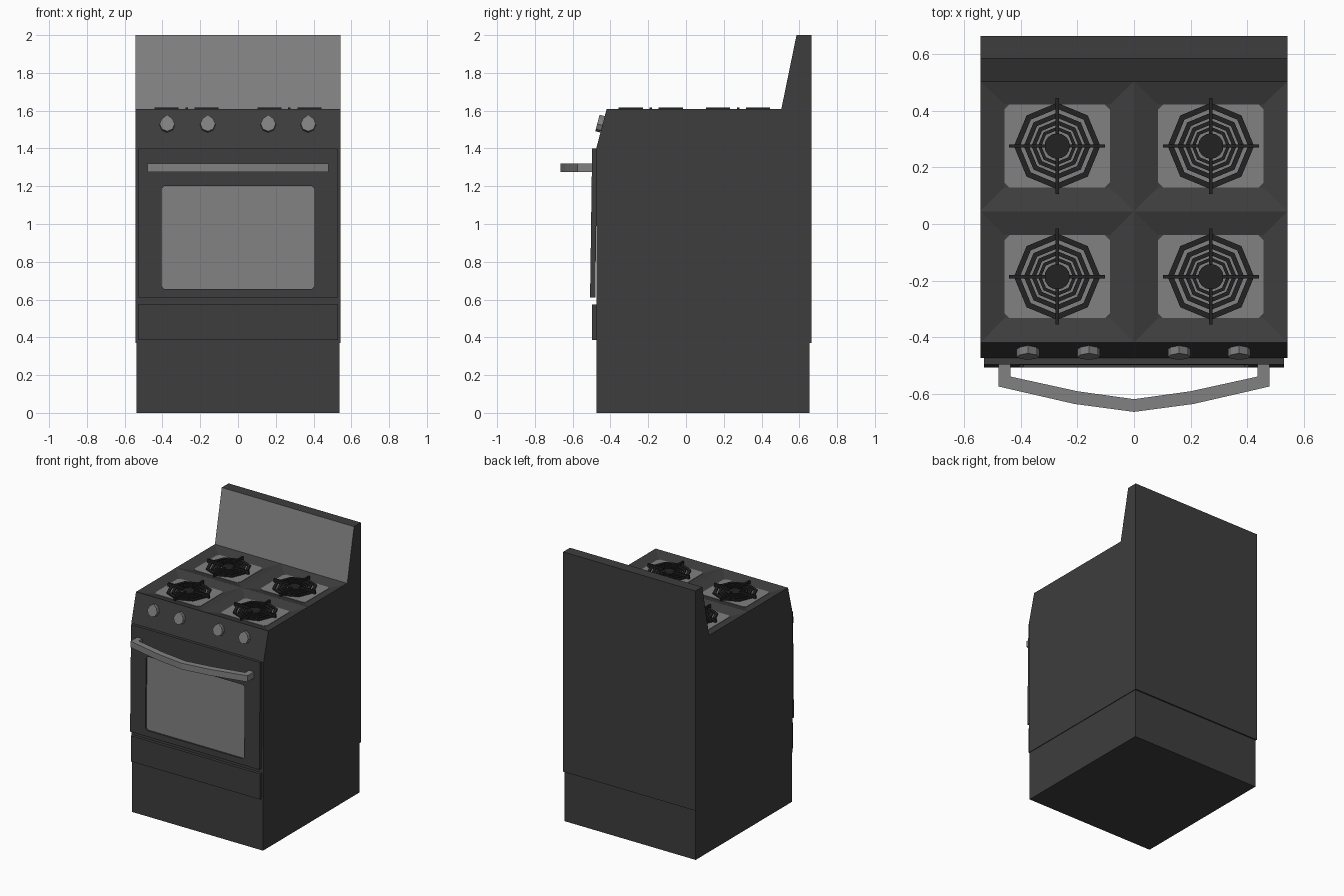
import bpy, bmesh
from math import pi, sin, cos
from mathutils import Matrix, Vector

cube = bpy.data.objects.get("Cube")
if cube:
    bpy.data.objects.remove(cube)


def material(name, value):
    mat = bpy.data.materials.new(name)
    mat.use_nodes = True
    colour = (value, value, value, 1)
    mat.diffuse_color = colour
    mat.node_tree.nodes["Principled BSDF"].inputs["Base Color"].default_value = colour
    return mat


charcoal = material("charcoal enamel", 0.047)
grey = material("mid grey", 0.22)
black = material("cast iron black", 0.016)


def finish(name, bm, mats):
    mesh = bpy.data.meshes.new(name)
    bm.to_mesh(mesh)
    bm.free()
    for mat in mats:
        mesh.materials.append(mat)
    obj = bpy.data.objects.new(name, mesh)
    bpy.context.collection.objects.link(obj)
    return obj


def slab(name, loops, depth, place, mat):
    """Fill 2D outlines (a second outline is a hole), extrude and place them."""
    bm = bmesh.new()
    edges = []
    for loop in loops:
        vs = [bm.verts.new((p[0], p[1], 0)) for p in loop]
        edges += [bm.edges.new((vs[i - 1], vs[i])) for i in range(len(vs))]
    bmesh.ops.triangle_fill(bm, edges=edges, use_beauty=True)
    ext = bmesh.ops.extrude_face_region(bm, geom=bm.faces[:], use_keep_orig=True)
    moved = [g for g in ext["geom"] if isinstance(g, bmesh.types.BMVert)]
    bmesh.ops.translate(bm, verts=moved, vec=(0, 0, depth))
    bmesh.ops.recalc_face_normals(bm, faces=bm.faces[:])
    bm.transform(place)
    return finish(name, bm, [mat])


def rect(x0, x1, y0, y1, c=0):
    if not c:
        return [(x0, y0), (x1, y0), (x1, y1), (x0, y1)]
    return [(x0 + c, y0), (x1 - c, y0), (x1, y0 + c), (x1, y1 - c),
            (x1 - c, y1), (x0 + c, y1), (x0, y1 - c), (x0, y0 + c)]


def octagon(r):
    return [(r * cos(i * pi / 4), r * sin(i * pi / 4)) for i in range(8)]


def at(x, y, z):
    return Matrix.Translation((x, y, z))


def facing_front(x, y, z, lean=0):
    return at(x, y, z) @ Matrix.Rotation(pi / 2 - lean, 4, 'X')


# Body: side profile run across the width
HALF, TOP = 0.543, 1.61
profile = [(-0.475, 0.37), (-0.475, 1.40), (-0.42, TOP), (0.505, TOP),
           (0.585, 2.0), (0.665, 2.0), (0.665, 0.37)]
sideways = Matrix(((0, 0, 1, -HALF), (1, 0, 0, 0), (0, 1, 0, 0), (0, 0, 0, 1)))
body = slab("body", [profile], 2 * HALF, sideways, charcoal)
body.data.materials.append(grey)
bm = bmesh.new()
bm.from_mesh(body.data)
bm.normal_update()
# Open the hob top and colour the sloping backsplash
hob = [f for f in bm.faces if f.normal.z > 0.9 and f.calc_center_median().z < 1.7]
bmesh.ops.delete(bm, geom=hob, context='FACES_ONLY')
for f in bm.faces:
    if f.normal.y < -0.9 and f.calc_center_median().z > TOP:
        f.material_index = 1
bm.to_mesh(body.data)
bm.free()

slab("base", [rect(-0.538, 0.538, -0.475, 0.655)], 0.38, at(0, 0, 0), charcoal)

# Hob: four shallow wells, each with a grey plate and a grate
FLOOR = TOP - 0.025
bm = bmesh.new()
for side, sx in (("right", -1), ("left", 1)):
    for end, y0, y1 in (("front", -0.42, 0.045), ("back", 0.045, 0.505)):
        cx, cy = sx * 0.272, (y0 + y1) / 2 + 0.001
        tag = f"{end}_{side}"
        xs = sorted((0, sx * HALF))
        outer = [bm.verts.new((x, y, TOP)) for x, y in rect(*xs, y0, y1)]
        inner = [bm.verts.new((x, y, FLOOR)) for x, y in
                 rect(cx - 0.187, cx + 0.187, cy - 0.147, cy + 0.147)]
        for i in range(4):
            bm.faces.new((outer[i - 1], outer[i], inner[i], inner[i - 1]))
        bm.faces.new(inner)
        slab(f"burner_plate_{tag}", [rect(-0.187, 0.187, -0.147, 0.147, 0.018)],
             0.003, at(cx, cy, FLOOR), grey)
        # Grate rings, burner cap and arms
        for n, r in enumerate((0.153, 0.118, 0.091, 0.068)):
            width = 0.021 - 0.003 * n
            slab(f"grate_ring_{n + 1}_{tag}", [octagon(r), octagon(r - width)],
                 0.01, at(cx, cy, FLOOR + 0.008), black)
        cap = [(0.045 * cos(i * pi / 8), 0.045 * sin(i * pi / 8)) for i in range(16)]
        slab(f"burner_cap_{tag}", [cap], 0.018, at(cx, cy, FLOOR), black)
        for k in range(4):
            turn = Matrix.Rotation(k * pi / 2, 4, 'Z')
            slab(f"grate_arm_{k + 1}_{tag}", [rect(0.042, 0.17, -0.006, 0.006)],
                 0.026, at(cx, cy, FLOOR + 0.006) @ turn, black)
finish("hob_wells", bm, [charcoal])

# Oven door with a recessed window
LEAN = 0.014
place = facing_front(0, -0.475, 1.0, LEAN)
opening = rect(-0.405, 0.405, -0.345, 0.20, 0.014)
slab("oven_door", [rect(-0.53, 0.53, -0.39, 0.40), opening], 0.0275, place, charcoal)
slab("oven_window", [opening], 0.016, place, grey)

# Drawer
slab("drawer", [rect(-0.53, 0.53, 0.385, 0.575)], 0.022,
     facing_front(0, -0.475, 0), charcoal)

# Door handle: bowed bar with two feet
outer = [(0.48, -0.495), (0.48, -0.575), (0.21, -0.637), (0, -0.665)]
inner = [(0, -0.62), (0.2, -0.592), (0.437, -0.54), (0.437, -0.495)]


def flip(points):
    return [(-x, y) for x, y in reversed(points)]


bar = outer + flip(outer)[1:] + flip(inner) + inner[1:]
slab("door_handle", [bar], 0.046, at(0, 0, 1.274), grey)

# Knobs: eight-sided with a pointer at the top
knob = octagon(0.04)
knob[2] = (0, 0.05)
for n, x in enumerate((-0.375, -0.16, 0.16, 0.372)):
    slab(f"knob_{n + 1}", [knob], 0.028,
         facing_front(x, -0.443, 1.523, 0.256), grey)
